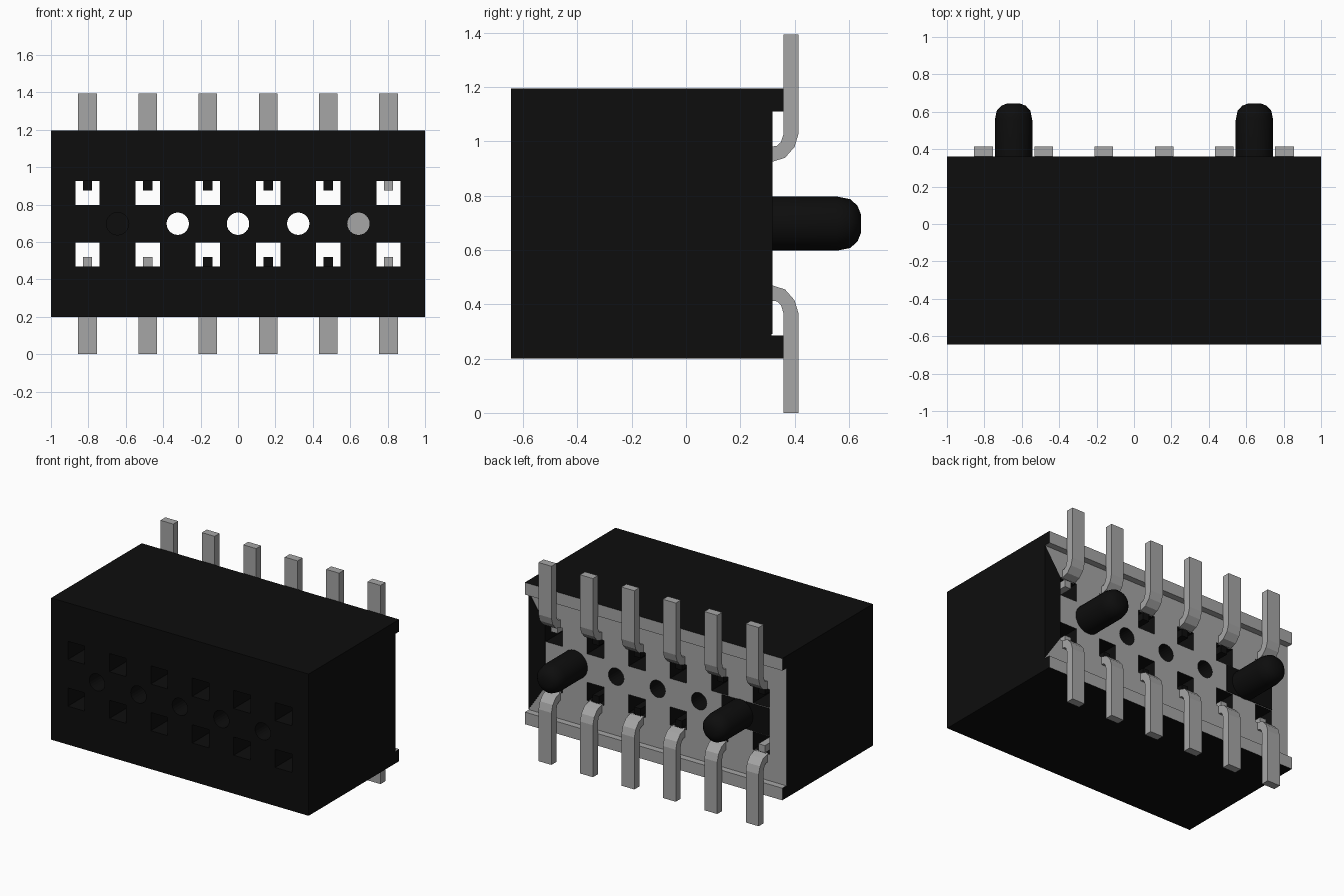
import bpy, bmesh, math
from mathutils import Matrix, Vector

cube = bpy.data.objects.get("Cube")
if cube:
    bpy.data.objects.remove(cube, do_unlink=True)


def material(name, rgb, rough=0.6):
    m = bpy.data.materials.new(name)
    m.use_nodes = True
    m.diffuse_color = (*rgb, 1)
    bsdf = m.node_tree.nodes["Principled BSDF"]
    bsdf.inputs["Base Color"].default_value = (*rgb, 1)
    bsdf.inputs["Roughness"].default_value = rough
    return m


BLACK = material("black plastic", (0.004, 0.004, 0.004))
GREY = material("grey metal", (0.38, 0.38, 0.38))

MID_Z = 0.6975
BACK_Y = 0.315
PITCH = 0.322
PIN_X = [(i - 2.5) * PITCH for i in range(6)]


def make_object(name, bm, mats):
    bmesh.ops.recalc_face_normals(bm, faces=bm.faces)
    mesh = bpy.data.meshes.new(name)
    bm.to_mesh(mesh)
    bm.free()
    for m in mats:
        mesh.materials.append(m)
    ob = bpy.data.objects.new(name, mesh)
    bpy.context.collection.objects.link(ob)
    return ob


def add_box(bm, lo, hi):
    lo, hi = Vector(lo), Vector(hi)
    mat = Matrix.Translation((lo + hi) / 2) @ Matrix.Diagonal((*(hi - lo), 1))
    bmesh.ops.create_cube(bm, size=1, matrix=mat)


def add_prism(bm, profile, x0, x1):
    """Extrude a (y, z) outline along x."""
    face = bm.faces.new([bm.verts.new((x0, y, z)) for y, z in profile])
    res = bmesh.ops.extrude_face_region(bm, geom=[face])
    verts = [g for g in res["geom"] if isinstance(g, bmesh.types.BMVert)]
    bmesh.ops.translate(bm, verts=verts, vec=(x1 - x0, 0, 0))


# Housing: block with a lip along the top and bottom of its back
bm = bmesh.new()
add_prism(bm, [(-0.645, 0.2), (0.36, 0.2), (0.36, 0.285), (BACK_Y, 0.285),
               (BACK_Y, 1.11), (0.36, 1.11), (0.36, 1.195), (-0.645, 1.195)], -1, 1)
bmesh.ops.recalc_face_normals(bm, faces=bm.faces)
for f in bm.faces:
    c = f.calc_center_median()
    inner_lip = abs(f.normal.z) > 0.9 and c.y > 0.3
    f.material_index = 1 if f.normal.y > 0.9 or inner_lip else 0
housing = make_object("housing", bm, [BLACK, GREY])

# Square contact openings and round holes through the housing
bm = bmesh.new()
for x in PIN_X:
    for s in (-1, 1):
        z0, z1 = sorted((MID_Z + s * 0.1, MID_Z + s * 0.228))
        add_box(bm, (x - 0.065, -0.8, z0), (x + 0.065, 0.5, z1))
for i in range(-2, 3):
    rot = Matrix.Translation((i * PITCH, -0.15, MID_Z)) @ Matrix.Rotation(math.pi / 2, 4, 'X')
    bmesh.ops.create_cone(bm, cap_ends=True, segments=24, radius1=0.06,
                          radius2=0.06, depth=1.3, matrix=rot)
cutter = make_object("hole_cutter", bm, [BLACK, GREY])
cutter.hide_render = True
mod = housing.modifiers.new("holes", 'BOOLEAN')
mod.operation = 'DIFFERENCE'
mod.solver = 'EXACT'
mod.object = cutter
bpy.context.view_layer.objects.active = housing
housing.select_set(True)
bpy.ops.object.modifier_apply(modifier=mod.name)
bpy.data.objects.remove(cutter, do_unlink=True)

# Dark patches on the back face
def back_patch(name, outline):
    bm = bmesh.new()
    face = bm.faces.new([bm.verts.new((x, BACK_Y - 0.001, z)) for x, z in outline])
    res = bmesh.ops.extrude_face_region(bm, geom=[face])
    verts = [g for g in res["geom"] if isinstance(g, bmesh.types.BMVert)]
    bmesh.ops.translate(bm, verts=verts, vec=(0, 0.005, 0))
    make_object(name, bm, [BLACK])


back_patch("end_patch", [(1, 1.11), (0.872, 0.92), (0.872, 0.48), (1, 0.29)])
back_patch("peg_patch", [(-0.87, 0.602), (-0.5, 0.602), (-0.5, 0.793), (-0.87, 0.793)])

# Bent pins, upper row and mirrored lower row, with inner contacts
PIN = [(0.305, 0.925), (0.32, 0.926), (0.365, 0.94), (0.4, 0.98), (0.415, 1.03),
       (0.415, 1.395), (0.36, 1.395), (0.36, 1.03), (0.35, 0.998),
       (0.335, 0.984), (0.305, 0.98)]
GREY_CONTACTS = {(5, 1), (0, -1), (1, -1), (5, -1)}
for s, row in ((1, "upper"), (-1, "lower")):
    for i, x in enumerate(PIN_X):
        bm = bmesh.new()
        add_prism(bm, [(y, MID_Z + s * (z - MID_Z)) for y, z in PIN], x - 0.05, x + 0.05)
        make_object(f"{row}_pin_{i + 1}", bm, [GREY])
        bm = bmesh.new()
        z0, z1 = sorted((MID_Z + s * 0.178, MID_Z + s * 0.235))
        add_box(bm, (x - 0.025, 0.1, z0), (x + 0.025, 0.31, z1))
        make_object(f"{row}_contact_{i + 1}", bm,
                    [GREY if (i, s) in GREY_CONTACTS else BLACK])

# Locating pegs with rounded tips, grey on the hidden base
PEG = [(0.1, BACK_Y), (0.1, 0.555), (0.09, 0.605), (0.066, 0.632), (0.033, 0.645)]
SEG = 24
for x, side in ((2 * PITCH, "left"), (-2 * PITCH, "right")):
    bm = bmesh.new()
    rings = [[bm.verts.new((x + r * math.cos(a * math.tau / SEG), y,
                            MID_Z + r * math.sin(a * math.tau / SEG)))
              for a in range(SEG)] for r, y in PEG]
    for r0, r1 in zip(rings, rings[1:]):
        for a in range(SEG):
            b = (a + 1) % SEG
            bm.faces.new((r0[a], r0[b], r1[b], r1[a]))
    bm.faces.new(rings[-1])
    bm.faces.new(rings[0]).material_index = 1
    peg = make_object(f"{side}_peg", bm, [BLACK, GREY])
    bpy.ops.object.select_all(action='DESELECT')
    peg.select_set(True)
    bpy.context.view_layer.objects.active = peg
    bpy.ops.object.shade_smooth_by_angle(angle=math.radians(35))
